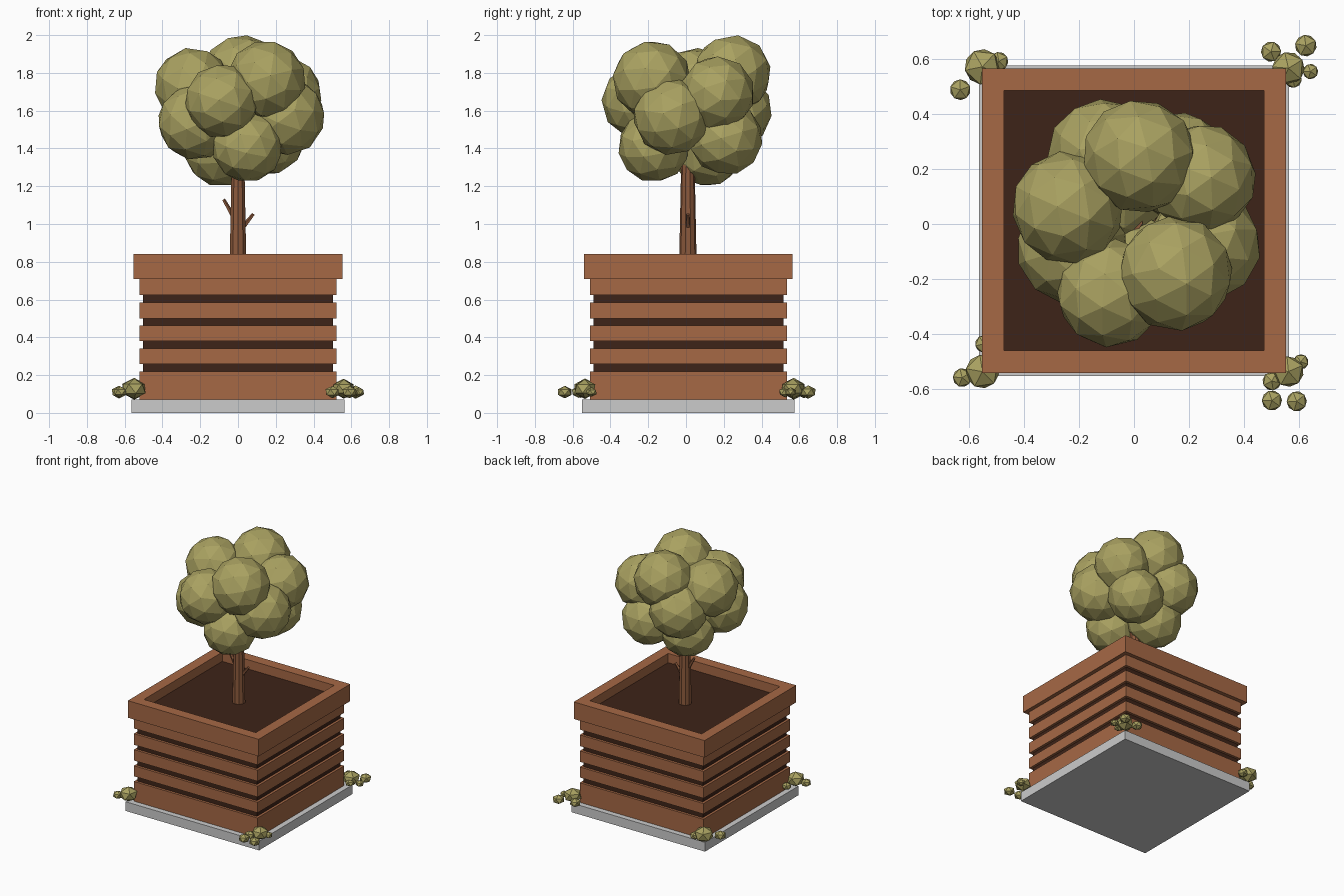
import bpy, bmesh, random
from mathutils import Vector, Matrix

if "Cube" in bpy.data.objects:
    bpy.data.objects.remove(bpy.data.objects["Cube"])

random.seed(4)
CY = 0.0125  # planter centre in y


def material(name, r, g, b):
    m = bpy.data.materials.new(name)
    m.diffuse_color = (r, g, b, 1)
    m.use_nodes = True
    m.node_tree.nodes["Principled BSDF"].inputs["Base Color"].default_value = m.diffuse_color
    return m


WOOD = material("wood", 0.38, 0.14, 0.06)
BARK = material("bark", 0.26, 0.10, 0.045)
SOIL = material("soil", 0.048, 0.017, 0.009)
LEAF = material("leaf", 0.40, 0.36, 0.12)


def finish(name, bm, mat=None):
    bmesh.ops.recalc_face_normals(bm, faces=bm.faces)
    me = bpy.data.meshes.new(name)
    bm.to_mesh(me)
    bm.free()
    ob = bpy.data.objects.new(name, me)
    bpy.context.collection.objects.link(ob)
    if mat:
        me.materials.append(mat)
    return ob


def box(name, half, z0, z1, mat=None):
    bm = bmesh.new()
    bmesh.ops.create_cube(bm, size=1, matrix=Matrix.Translation((0, CY, (z0 + z1) / 2))
                          @ Matrix.Diagonal((2 * half, 2 * half, z1 - z0, 1)))
    return finish(name, bm, mat)


def frame(name, outer, inner, z0, z1, mat):
    """Square ring: a rectangular section carried round four corners."""
    bm = bmesh.new()
    rings = [[bm.verts.new((sx * h, CY + sy * h, z))
              for h, z in ((outer, z0), (outer, z1), (inner, z1), (inner, z0))]
             for sx, sy in ((-1, -1), (1, -1), (1, 1), (-1, 1))]
    for i in range(4):
        a, b = rings[i], rings[(i + 1) % 4]
        for j in range(4):
            k = (j + 1) % 4
            bm.faces.new((a[j], b[j], b[k], a[k]))
    return finish(name, bm, mat)


def limb(name, p, q, r0, r1, sides):
    p, q = Vector(p), Vector(q)
    d = q - p
    bm = bmesh.new()
    bmesh.ops.create_cone(bm, cap_ends=True, segments=sides, radius1=r0, radius2=r1,
                          depth=d.length,
                          matrix=Matrix.Translation((p + q) / 2)
                          @ d.to_track_quat('Z', 'Y').to_matrix().to_4x4())
    return finish(name, bm, BARK)


def blobs(name, items, subdiv, flat=1.0, turn=True):
    """Cluster of faceted balls given as (x, y, z, radius)."""
    bm = bmesh.new()
    for x, y, z, r in items:
        rot = Matrix.Rotation(random.uniform(0, 6.28), 4, 'Z')
        if turn:
            rot = rot @ Matrix.Rotation(random.uniform(0, 6.28), 4, 'X')
        bmesh.ops.create_icosphere(bm, subdivisions=subdiv, radius=r,
                                   matrix=Matrix.Translation((x, y, z))
                                   @ Matrix.Diagonal((1, 1, flat, 1)) @ rot)
    return finish(name, bm, LEAF)


# Planter: slab, dark core, slats, rim, soil
box("base_slab", 0.563, 0, 0.07)
box("planter_core", 0.503, 0.07, 0.715, SOIL)
for i, (z0, z1) in enumerate([(0.07, 0.22), (0.26, 0.34), (0.38, 0.463),
                              (0.50, 0.585), (0.625, 0.71)]):
    frame(f"slat_{i + 1}", 0.522, 0.49, z0, z1, WOOD)
frame("planter_rim", 0.552, 0.472, 0.71, 0.84, WOOD)
box("soil", 0.473, 0.70, 0.77, SOIL)

# Tree trunk and twigs
limb("trunk", (0, 0.01, 0.76), (0, 0.01, 1.5), 0.047, 0.032, 10)
limb("left_twig", (-0.025, 0.01, 1.04), (-0.077, 0.01, 1.13), 0.014, 0.009, 5)
limb("right_twig", (0.025, 0.01, 0.98), (0.082, 0.01, 1.053), 0.014, 0.009, 5)

# Crown
blobs("foliage", [
    (0.02, 0.245, 1.795, 0.208), (0.15, -0.18, 1.762, 0.21),
    (-0.24, 0.06, 1.73, 0.205), (-0.085, -0.25, 1.65, 0.198),
    (0.245, 0.165, 1.69, 0.2), (0.255, -0.075, 1.57, 0.207),
    (-0.225, -0.09, 1.54, 0.202), (-0.11, 0.25, 1.6, 0.205),
    (0.05, -0.17, 1.41, 0.19), (0.16, 0.21, 1.455, 0.197),
    (-0.09, 0.11, 1.395, 0.198)], 2)

# Corner shrubs: (x, y, radius)
corners = {
    "back_left": [(-0.55, 0.57, 0.072), (-0.63, 0.487, 0.042), (-0.49, 0.59, 0.038)],
    "back_right": [(0.56, 0.565, 0.066), (0.497, 0.625, 0.041), (0.623, 0.647, 0.044),
                   (0.64, 0.553, 0.031), (0.577, 0.525, 0.035)],
    "front_left": [(-0.55, -0.535, 0.068), (-0.623, -0.557, 0.038), (-0.545, -0.435, 0.035)],
    "front_right": [(0.56, -0.535, 0.062), (0.605, -0.5, 0.031), (0.5, -0.64, 0.041),
                    (0.59, -0.643, 0.041), (0.5, -0.57, 0.038)],
}
for name, pts in corners.items():
    blobs(name + "_shrub", [(x, y, 0.128 if r > 0.05 else 0.11, r) for x, y, r in pts],
          1, 0.8, False)
